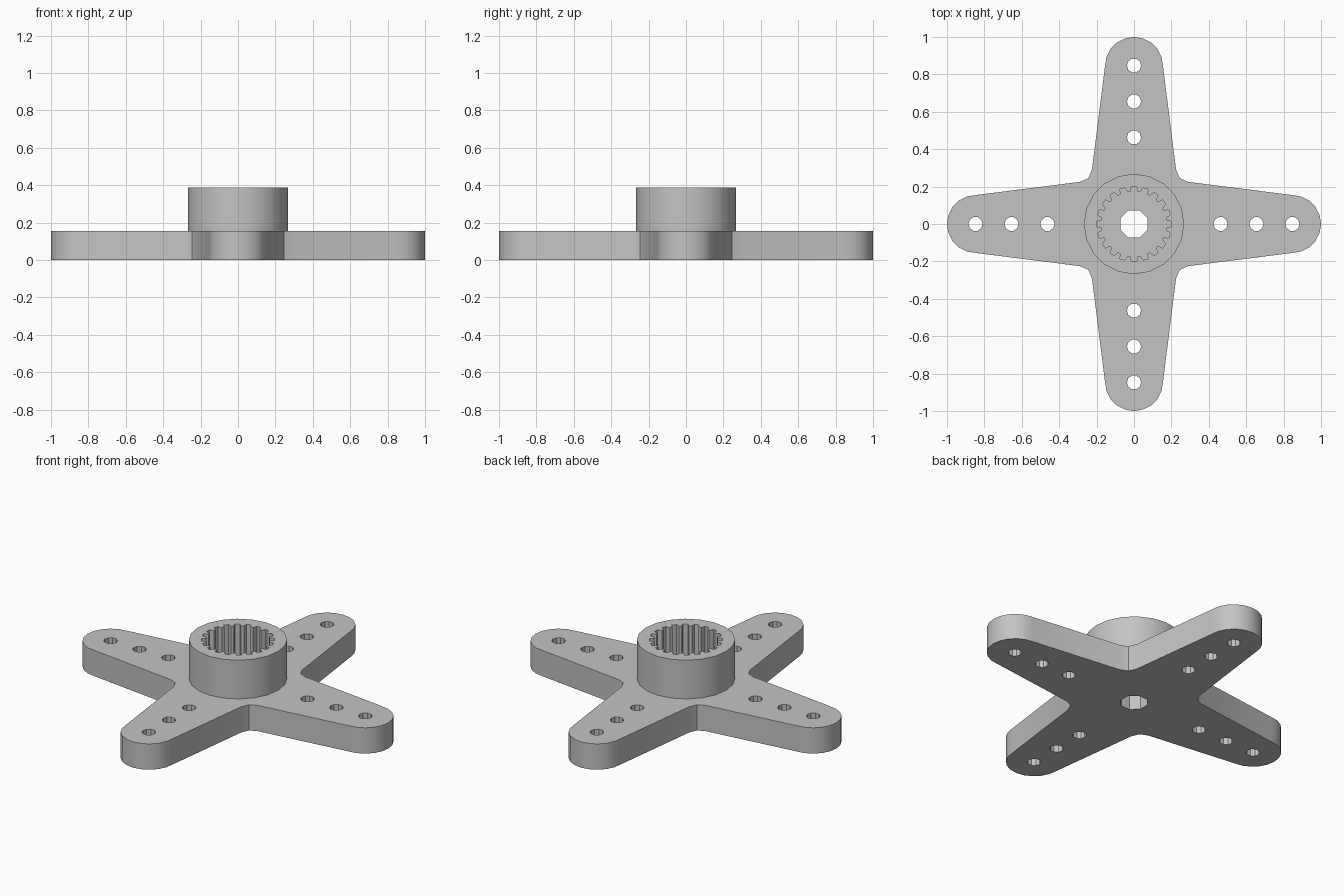
import bpy, bmesh, math
from math import cos, sin, pi

if "Cube" in bpy.data.objects:
    bpy.data.objects.remove(bpy.data.objects["Cube"])

PLATE_TOP, HUB_TOP = 0.155, 0.388


def ring(r, n, cx=0, cy=0, phase=0.0):
    return [(cx + r * cos(2 * pi * i / n + phase), cy + r * sin(2 * pi * i / n + phase))
            for i in range(n)]


def prisms(name, outlines, z0, z1):
    """Extrude counter-clockwise outlines into one object."""
    bm = bmesh.new()
    for pts in outlines:
        lo = [bm.verts.new((x, y, z0)) for x, y in pts]
        hi = [bm.verts.new((x, y, z1)) for x, y in pts]
        bm.faces.new(lo[::-1])
        bm.faces.new(hi)
        for i in range(len(pts)):
            j = (i + 1) % len(pts)
            bm.faces.new((lo[i], lo[j], hi[j], hi[i]))
    me = bpy.data.meshes.new(name)
    bm.to_mesh(me)
    bm.free()
    ob = bpy.data.objects.new(name, me)
    bpy.context.collection.objects.link(ob)
    return ob


def combine(target, other, operation):
    bpy.context.view_layer.objects.active = target
    mod = target.modifiers.new(operation, 'BOOLEAN')
    mod.operation, mod.object, mod.solver = operation, other, 'EXACT'
    bpy.ops.object.modifier_apply(modifier=mod.name)
    bpy.data.objects.remove(other)


# Four tapered arms with rounded tips and filleted inner corners
arm = [(0.29, -0.225)]
for i in range(11):
    a = -pi / 2 + pi * i / 10
    arm.append((0.845 + 0.155 * cos(a), 0.155 * sin(a)))
arm += [(0.29, 0.225), (0.245, 0.245)]
outline = []
for k in range(4):
    c, s = round(cos(k * pi / 2)), round(sin(k * pi / 2))
    outline += [(x * c - y * s, x * s + y * c) for x, y in arm]
horn = prisms("cross_arm_horn", [outline], 0, PLATE_TOP)

# Hub collar
combine(horn, prisms("hub", [ring(0.268, 20)], 0.08, HUB_TOP), 'UNION')

# Toothed socket in the hub
TEETH = 20
socket = []
for i in range(TEETH):
    for f, r in ((-0.22, 0.2), (0.22, 0.2), (0.36, 0.174), (0.64, 0.174)):
        a = 2 * pi * (i + f) / TEETH
        socket.append((r * cos(a), r * sin(a)))
combine(horn, prisms("socket_cutter", [socket], PLATE_TOP, 0.5), 'DIFFERENCE')

# Screw hole in the centre and three link holes in each arm
holes = [ring(0.078, 8, phase=pi / 8)]
for k in range(4):
    for d in (0.463, 0.655, 0.847):
        holes.append(ring(0.038, 10, d * cos(k * pi / 2), d * sin(k * pi / 2)))
combine(horn, prisms("hole_cutter", holes, -0.1, 0.25), 'DIFFERENCE')

# Plain grey plastic
grey = bpy.data.materials.new("grey plastic")
grey.diffuse_color = (0.55, 0.55, 0.55, 1)
grey.use_nodes = True
grey.node_tree.nodes["Principled BSDF"].inputs["Base Color"].default_value = grey.diffuse_color
horn.data.materials.clear()
horn.data.materials.append(grey)

bpy.ops.object.select_all(action='DESELECT')
horn.select_set(True)
bpy.context.view_layer.objects.active = horn
bpy.ops.object.shade_smooth_by_angle(angle=math.radians(30))
